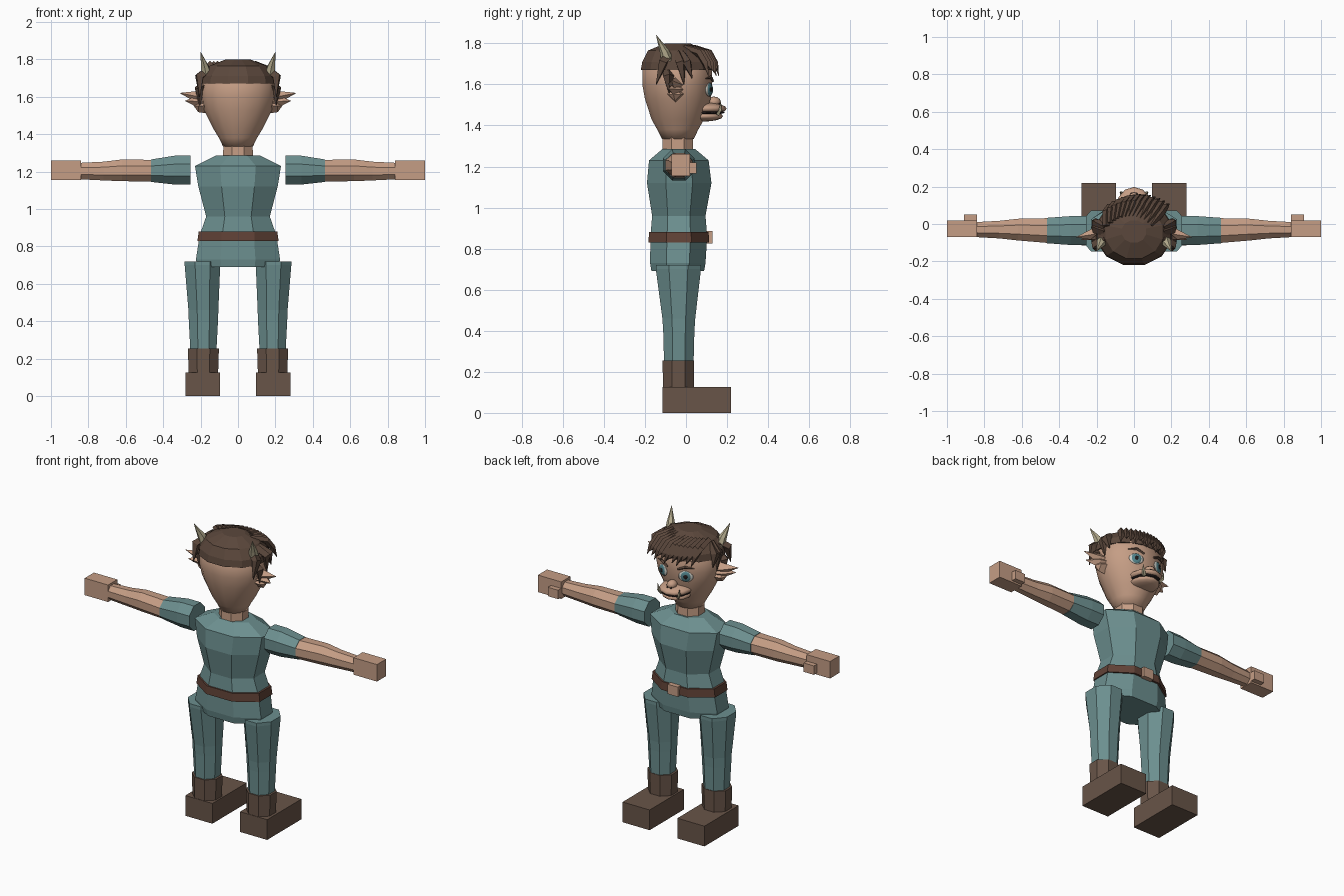
import bpy, bmesh, math
from mathutils import Vector, Matrix

cube = bpy.data.objects.get("Cube")
if cube:
    bpy.data.objects.remove(cube, do_unlink=True)


def material(name, r, g, b):
    m = bpy.data.materials.new(name)
    m.use_nodes = True
    m.diffuse_color = (r, g, b, 1)
    m.node_tree.nodes["Principled BSDF"].inputs["Base Color"].default_value = (r, g, b, 1)
    return m


skin = material("skin", .56, .34, .235)
teal = material("teal_cloth", .15, .275, .275)
boot = material("boot_brown", .14, .09, .065)
belt_c = material("belt_leather", .12, .055, .038)
hair_c = material("hair_brown", .105, .064, .045)
horn_c = material("horn_bone", .46, .41, .27)
white = material("eye_white", .6, .6, .55)
iris_c = material("iris_teal", .08, .22, .25)
dark = material("dark_lines", .015, .01, .01)


def finish(name, bm, mat, smooth=False):
    bmesh.ops.recalc_face_normals(bm, faces=bm.faces)
    me = bpy.data.meshes.new(name)
    bm.to_mesh(me)
    bm.free()
    me.materials.append(mat)
    for p in me.polygons:
        p.use_smooth = smooth
    ob = bpy.data.objects.new(name, me)
    bpy.context.collection.objects.link(ob)
    return ob


def skin_rings(bm, rings):
    """Bridge rings of points and cap both ends."""
    vs = [[bm.verts.new(p) for p in ring] for ring in rings]
    n = len(vs[0])
    for a, b in zip(vs, vs[1:]):
        for i in range(n):
            bm.faces.new((a[i], a[(i + 1) % n], b[(i + 1) % n], b[i]))
    bm.faces.new(vs[0])
    bm.faces.new(vs[-1])


def loft(name, rings, mat, n=8, along="z", smooth=False):
    """Rings are (position, centre a, centre b, half size a, half size b)."""
    bm = bmesh.new()
    out = []
    k = 1 / math.cos(math.pi / n)
    for pos, ca, cb, ra, rb in rings:
        ring = []
        for i in range(n):
            t = 2 * math.pi * (i + .5) / n
            a, b = ca + ra * k * math.cos(t), cb + rb * k * math.sin(t)
            ring.append((a, b, pos) if along == "z" else (pos, a, b))
        out.append(ring)
    skin_rings(bm, out)
    return finish(name, bm, mat, smooth)


def strand(name, path, radii, mat, n=4):
    """Tapering lock or spike along a short path."""
    bm = bmesh.new()
    pts = [Vector(p) for p in path]
    out = []
    for i, p in enumerate(pts):
        d = pts[min(i + 1, len(pts) - 1)] - pts[max(i - 1, 0)]
        q = d.to_track_quat("Z", "Y")
        out.append([p + q @ Vector((radii[i] * math.cos(2 * math.pi * j / n),
                                    radii[i] * math.sin(2 * math.pi * j / n), 0))
                    for j in range(n)])
    skin_rings(bm, out)
    return finish(name, bm, mat)


def box(name, lo, hi, mat):
    lo, hi = Vector(lo), Vector(hi)
    bm = bmesh.new()
    bmesh.ops.create_cube(bm, size=1, matrix=Matrix.Translation((lo + hi) / 2)
                          @ Matrix.Diagonal((*(abs(c) for c in hi - lo), 1)))
    return finish(name, bm, mat)


def ball(name, centre, size, mat, turn=0, u=12, v=8):
    bm = bmesh.new()
    bmesh.ops.create_uvsphere(bm, u_segments=u, v_segments=v, radius=1,
                              matrix=Matrix.Translation(centre) @ Matrix.Rotation(turn, 4, "Z")
                              @ Matrix.Diagonal((*size, 1)))
    return finish(name, bm, mat, True)


# Torso, belt and neck
C = -.035
loft("tunic", [(.69, 0, -.04, .215, .128), (.73, 0, -.04, .225, .135),
               (.86, 0, C, .205, .138), (.96, 0, C, .17, .13),
               (1.12, 0, -.033, .212, .157), (1.23, 0, C, .23, .145),
               (1.285, 0, C, .12, .08)], teal)
loft("belt", [(.83, 0, C, .217, .148), (.88, 0, C, .21, .145)], belt_c)
box("belt_buckle", (-.035, .10, .825), (.035, .13, .885), skin)
loft("neck", [(1.27, 0, -.04, .08, .075), (1.35, 0, -.04, .078, .073)], skin)

# Head and hair cap
loft("head", [(1.335, 0, -.04, .08, .078), (1.38, 0, -.04, .102, .1),
              (1.43, 0, -.04, .132, .128), (1.53, 0, -.04, .182, .16),
              (1.60, 0, -.043, .197, .17), (1.68, 0, -.043, .196, .17),
              (1.74, 0, -.043, .15, .13)], skin, n=16, smooth=True)
loft("hair_cap", [(1.67, 0, -.045, .203, .175), (1.71, 0, -.045, .197, .168),
                  (1.765, 0, -.045, .152, .14), (1.80, 0, -.04, .065, .06)], hair_c, n=12)

# Snout, nose and mouth
ball("upper_lip", (0, .09, 1.482), (.095, .108, .03), skin)
ball("lower_lip", (0, .085, 1.445), (.085, .095, .026), skin)
ball("mouth_line", (0, .085, 1.463), (.088, .104, .012), dark)
ball("nose", (0, .135, 1.515), (.03, .035, .026), skin, u=8, v=6)

for s, side in ((1, "left"), (-1, "right")):
    # Legs and boots
    X = .185 * s
    loft(side + "_leg", [(.25, X, C, .07, .072), (.40, X, C, .078, .076),
                         (.46, X, C, .08, .08), (.70, .19 * s, -.037, .095, .11),
                         (.72, .19 * s, -.037, .095, .11)], teal)
    loft(side + "_boot_shaft", [(.1, X, -.037, .078, .075), (.255, X, -.037, .083, .077)], boot)
    box(side + "_foot", (.095 * s, -.115, 0), (.28 * s, .22, .125), boot)

    # Arms and hands
    loft(side + "_sleeve", [(.255 * s, C, 1.208, .077, .077), (.34 * s, C, 1.208, .077, .077),
                            (.465 * s, C, 1.205, .068, .06)], teal, along="x")
    loft(side + "_forearm", [(.465 * s, C, 1.205, .066, .058), (.62 * s, -.03, 1.207, .058, .058),
                             (.72 * s, -.03, 1.203, .047, .05),
                             (.845 * s, -.03, 1.203, .04, .044)], skin, along="x")
    box(side + "_hand", (.84 * s, -.07, 1.155), (s, .02, 1.26), skin)
    box(side + "_thumb", (.84 * s, .015, 1.165), (.91 * s, .05, 1.22), skin)

    # Pointed ears
    for i, (x, y, z) in enumerate(((.31, -.07, 1.62), (.283, -.085, 1.578), (.235, -.06, 1.55))):
        strand(f"{side}_ear_point_{i}", [(.165 * s, -.05, 1.595 - .02 * i),
                                         (.215 * s, -.055, 1.60 - .025 * i), (x * s, y, z)],
               [.045, .032, .001], skin)

    # Horns
    strand(side + "_horn", [(.165 * s, -.085, 1.70), (.178 * s, -.105, 1.76),
                            (.2 * s, -.145, 1.84)], [.033, .023, .001], horn_c, n=6)

    # Locks at the temples
    for i, (ya, yb, top, low) in enumerate(((-.08, -.145, 1.745, 1.60), (-.04, -.01, 1.745, 1.60),
                                            (-.02, .03, 1.745, 1.63), (-.09, -.08, 1.68, 1.545))):
        strand(f"{side}_temple_lock_{i}", [(.15 * s, ya, top), (.207 * s, (ya + yb) / 2, top - .04),
                                           (.205 * s, yb, low)], [.025, .027, .002], hair_c)

    # Eyes as stacked thin lenses that follow the face
    turn = -.42 * s
    face = Vector((.078 * s, .113, 1.575))
    out = Vector((-math.sin(turn), math.cos(turn), 0))
    ball(side + "_eye", face, (.043, .008, .034), white, turn)
    ball(side + "_iris", face + out * .003, (.031, .008, .031), iris_c, turn)
    ball(side + "_pupil", face + out * .006, (.013, .008, .016), dark, turn)
    strand(side + "_brow", [(.035 * s, .131, 1.615), (.08 * s, .121, 1.635), (.125 * s, .095, 1.628)],
           [.006, .009, .002], hair_c)

    # Tusks and nostrils
    strand(side + "_tusk", [(.055 * s, .155, 1.455), (.07 * s, .167, 1.475), (.075 * s, .17, 1.515)],
           [.011, .009, .001], horn_c)
    ball(side + "_nostril", (.013 * s, .163, 1.505), (.006, .007, .005), dark, u=6, v=4)

# Swept fringe
COUNT = 13
for i in range(COUNT):
    t = 2 * i / (COUNT - 1) - 1
    x, dip = .15 * t, .05 * t * t
    strand(f"fringe_lock_{i}", [(x * .8 - .03, .04 - dip, 1.775), (x, .115 - dip, 1.75),
                                (x + .02, .145 - dip, 1.70),
                                (x + .04, .16 - dip, 1.64 + .015 * (i % 3))],
           [.018, .02, .017, .001], hair_c)
